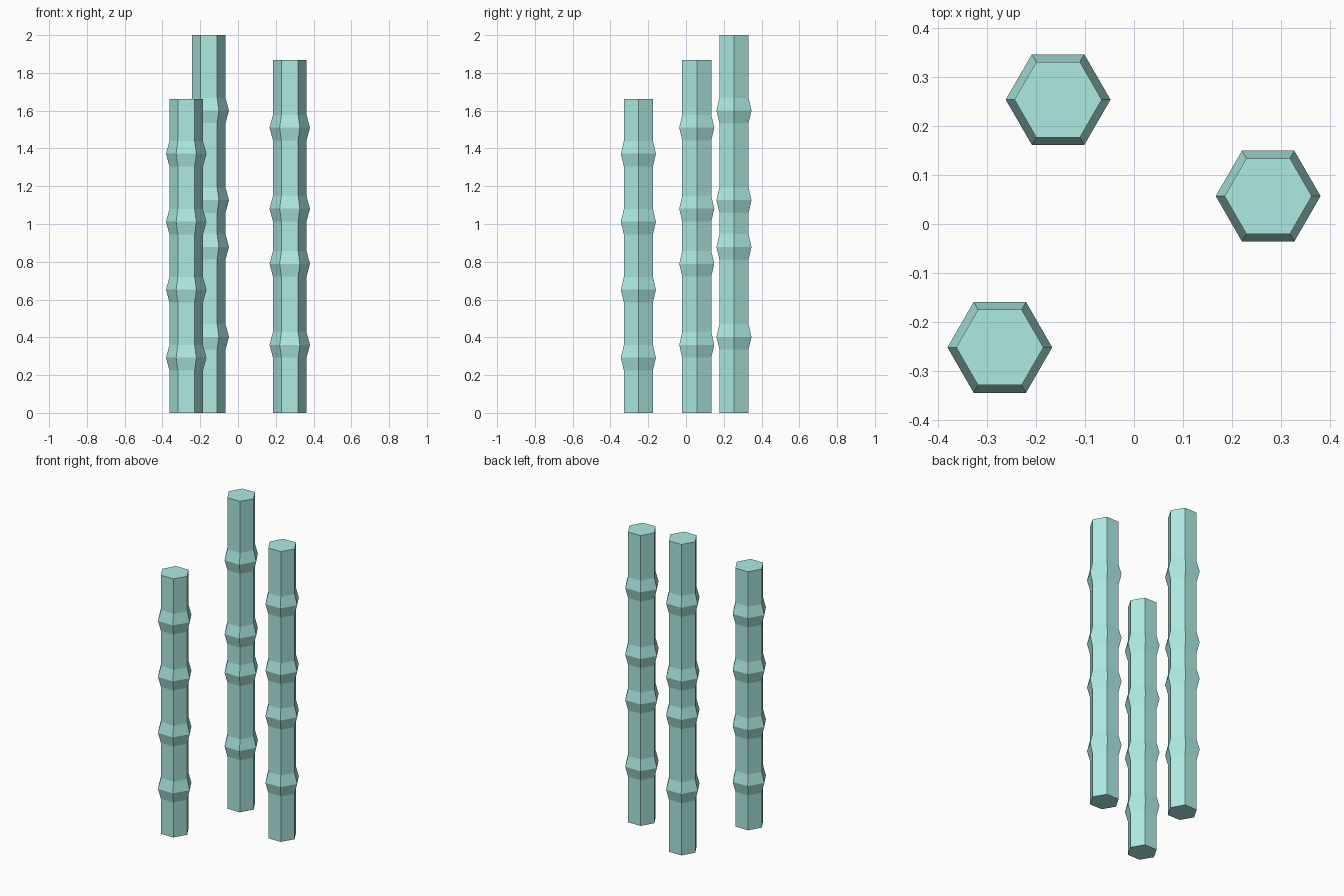
import bpy
import bmesh
from math import cos, sin, pi

if "Cube" in bpy.data.objects:
    bpy.data.objects.remove(bpy.data.objects["Cube"])

SHAFT_R, NODE_R, NODE_HALF = 0.089, 0.107, 0.067

green = bpy.data.materials.new("teal_green")
green.diffuse_color = (0.42, 0.82, 0.76, 1)
green.use_nodes = True
green.node_tree.nodes["Principled BSDF"].inputs["Base Color"].default_value = green.diffuse_color


def stalk(name, x, y, height, nodes):
    """Six-sided cane: stacked hexagon rings with a bulge at every node."""
    profile = [(SHAFT_R, 0)]
    for z in nodes:
        profile += [(SHAFT_R, z - NODE_HALF), (NODE_R, z), (SHAFT_R, z + NODE_HALF)]
    profile.append((SHAFT_R, height))

    bm = bmesh.new()
    rings = [[bm.verts.new((r * cos(i * pi / 3), r * sin(i * pi / 3), z)) for i in range(6)]
             for r, z in profile]
    for low, high in zip(rings, rings[1:]):
        for i in range(6):
            j = (i + 1) % 6
            bm.faces.new((low[i], low[j], high[j], high[i]))
    # end caps
    bm.faces.new(rings[0][::-1])
    bm.faces.new(rings[-1])

    mesh = bpy.data.meshes.new(name)
    bm.to_mesh(mesh)
    bm.free()
    mesh.materials.append(green)
    obj = bpy.data.objects.new(name, mesh)
    obj.location = (x, y, 0)
    bpy.context.collection.objects.link(obj)


# three bamboo stalks
stalk("tall_stalk", -0.155, 0.254, 2.0, (0.403, 0.879, 1.126, 1.601))
stalk("middle_stalk", 0.274, 0.057, 1.867, (0.36, 0.789, 1.081, 1.51))
stalk("short_stalk", -0.274, -0.252, 1.663, (0.292, 0.652, 1.012, 1.372))
